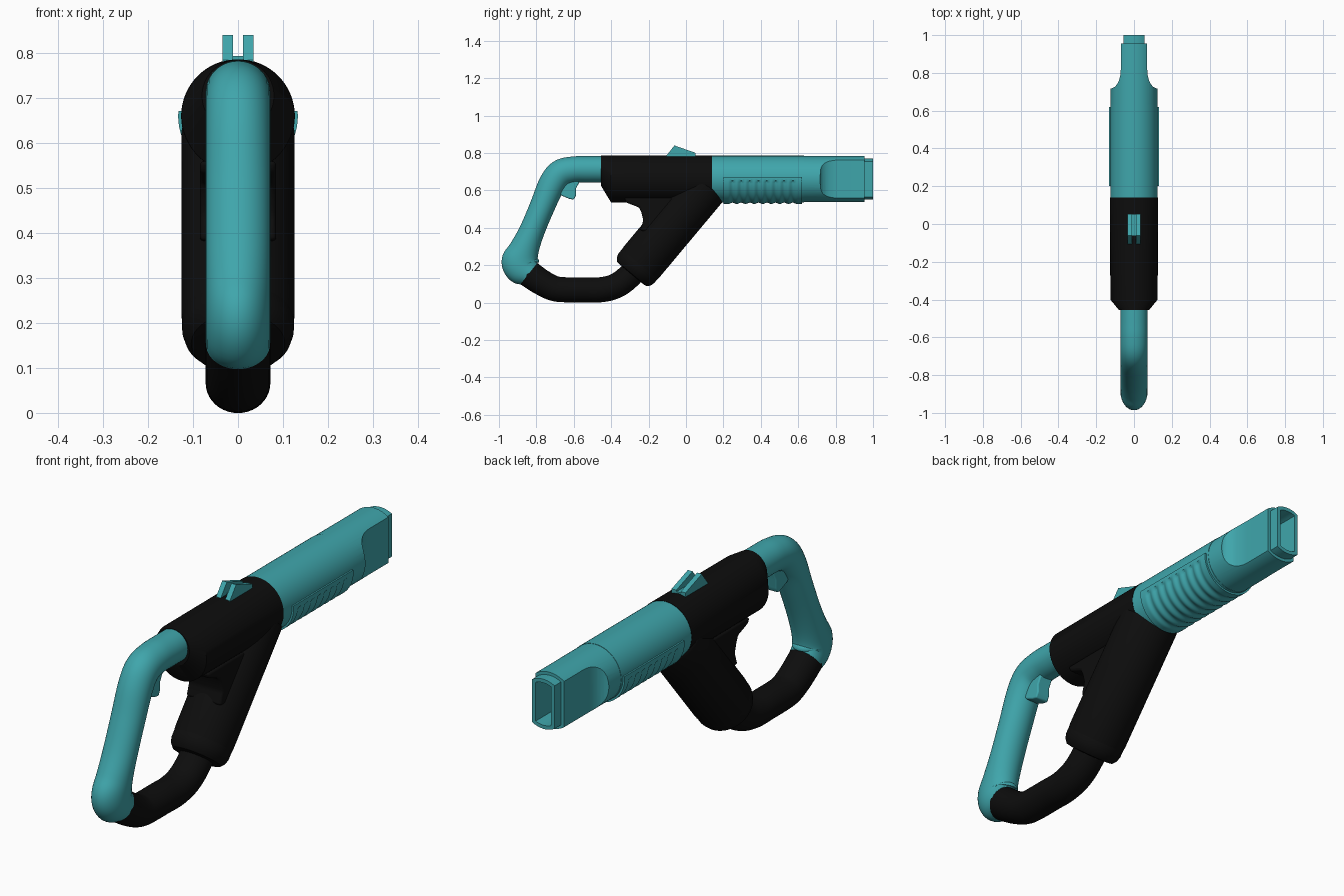
import bpy, bmesh, math
from math import sin, cos, pi
from mathutils import Vector

if "Cube" in bpy.data.objects:
    bpy.data.objects.remove(bpy.data.objects["Cube"])


def material(name, color):
    m = bpy.data.materials.new(name)
    m.diffuse_color = color
    m.use_nodes = True
    m.node_tree.nodes["Principled BSDF"].inputs["Base Color"].default_value = m.diffuse_color
    return m


TEAL = material("teal", (0.05, 0.38, 0.41, 1))
BLACK = material("black", (0.004, 0.004, 0.004, 1))
CZ = 0.66  # barrel axis height


def smooth(ob, angle=32):
    bpy.ops.object.select_all(action='DESELECT')
    ob.select_set(True)
    bpy.context.view_layer.objects.active = ob
    bpy.ops.object.shade_smooth_by_angle(angle=math.radians(angle))


def loft(name, rings, mat, cap_start=True, cap_end=True, closed=True):
    bm = bmesh.new()
    rows = [[bm.verts.new(p) for p in r] for r in rings]
    n = len(rows[0])
    for a, b in zip(rows, rows[1:]):
        for i in range(n if closed else n - 1):
            j = (i + 1) % n
            bm.faces.new((a[i], a[j], b[j], b[i]))
    if cap_start:
        bm.faces.new(rows[0][::-1])
    if cap_end:
        bm.faces.new(rows[-1])
    bmesh.ops.recalc_face_normals(bm, faces=bm.faces)
    me = bpy.data.meshes.new(name)
    bm.to_mesh(me)
    bm.free()
    ob = bpy.data.objects.new(name, me)
    bpy.context.collection.objects.link(ob)
    me.materials.append(mat)
    smooth(ob)
    return ob


def circle(y, r, cz=CZ, n=64):
    return [(r * cos(2 * pi * i / n), y, cz + r * sin(2 * pi * i / n)) for i in range(n)]


def flat_oval(y, r, w, n=12):
    # circle with both sides sliced off at |x| = w
    a = math.acos(w / r)
    arc = [a + (pi - 2 * a) * i / n for i in range(n + 1)]
    return [(r * cos(t), y, CZ + r * sin(t)) for t in arc + [t + pi for t in arc]]


def side_plate(name, pts, x0, x1, mat, bevel=0.0):
    # side-view outline (y, z) extruded across x
    ob = loft(name, [[(x, y, z) for y, z in pts] for x in (x0, x1)], mat)
    if bevel:
        m = ob.modifiers.new("bevel", 'BEVEL')
        m.width, m.segments = bevel, 3
    return ob


def smooth_path(pts, steps=6):
    # Catmull-Rom through the given points
    p = [Vector(q) for q in pts]
    p = [2 * p[0] - p[1]] + p + [2 * p[-1] - p[-2]]
    out = []
    for a, b, c, d in zip(p, p[1:], p[2:], p[3:]):
        for k in range(steps):
            t = k / steps
            out.append(0.5 * (2 * b + (c - a) * t + (2 * a - 5 * b + 4 * c - d) * t**2
                              + (3 * b - a - 3 * c + d) * t**3))
    return out + [p[-2]]


def tube(name, pts, mat, rx=0.072, n=40):
    # points are (y, z, in-plane radius)
    path = smooth_path(pts)
    rings = []
    for i, c in enumerate(path):
        d = path[min(i + 1, len(path) - 1)] - path[max(i - 1, 0)]
        t = Vector((d.x, d.y)).normalized()
        rings.append([(rx * cos(2 * pi * k / n),
                       c.x - t.y * c.z * sin(2 * pi * k / n),
                       c.y + t.x * c.z * sin(2 * pi * k / n)) for k in range(n)])
    return loft(name, rings, mat)


def boolean(ob, cutter, op):
    m = ob.modifiers.new("cut", 'BOOLEAN')
    m.operation, m.object, m.solver = op, cutter, 'EXACT'
    bpy.context.view_layer.objects.active = ob
    bpy.ops.object.modifier_apply(modifier=m.name)
    bpy.data.objects.remove(cutter, do_unlink=True)


# barrel rear sleeve
loft("barrel_sleeve", [circle(0.1, 0.125), circle(0.632, 0.125)], TEAL)

# barrel front with scooped flat sides and hollow mouth
front = loft("barrel_front", [circle(0.62, 0.1235), circle(0.955, 0.1235)], TEAL)
half = [(0.2, 0.55), (0.2, 0.70), (0.125, 0.717)]
half += [(0.125 - 0.055 * sin(t * pi / 16), 0.717 + 0.1 * (1 - cos(t * pi / 16)))
         for t in range(1, 9)] + [(0.07, 1.05)]
outline = half + [(-x, y) for x, y in reversed(half)]
boolean(front, loft("scoop_profile", [[(x, y, z) for x, y in outline] for z in (0.4, 0.9)], TEAL),
        'INTERSECT')
boolean(front, loft("mouth_core", [flat_oval(0.72, 0.1, 0.045), flat_oval(1.02, 0.1, 0.045)], TEAL),
        'DIFFERENCE')
smooth(front)

# nozzle lip and inner channel
loft("nozzle_lip", [flat_oval(0.9, 0.11, 0.055), flat_oval(1.0, 0.11, 0.055),
                    flat_oval(1.0, 0.094, 0.038), flat_oval(0.73, 0.094, 0.038)],
     TEAL, cap_start=False)

# ribbed grip wrapped under the barrel
rings = []
for i in range(97):
    y = 0.2 + 0.42 * i / 96
    row = []
    for k in range(49):
        a = math.radians(175 + 190 * k / 48)
        edge = min(k, 48 - k) / 48
        rib = 0.0035 * (1 - cos(2 * pi * 8 * (i - 6) / 84)) if 6 <= i <= 90 and edge > 0.06 else 0
        row.append(((0.133 - rib) * cos(a), y, CZ + (0.133 - rib) * sin(a)))
    row += [(0.11 * cos(math.radians(a)), y, CZ + 0.11 * sin(math.radians(a)))
            for a in range(365, 174, -10)]
    rings.append(row)
loft("ribbed_grip", rings, TEAL)

# black main housing with off-centre tapered back
loft("main_housing", [circle(-0.455, 0.08, 0.705), circle(-0.4, 0.1255), circle(0.14, 0.1265)], BLACK)

# slanted canister, turned profile of (radius, distance along axis)
axis = Vector((0, 0.642, 0.767))
side = Vector((0, -0.767, 0.642))
base = Vector((0, -0.26, 0.19))


def turned(name, profile, mat, n=64):
    return loft(name, [[base + axis * h + r * (Vector((cos(2 * pi * k / n), 0, 0))
                        + side * sin(2 * pi * k / n)) for k in range(n)] for r, h in profile], mat)


turned("canister", [(0.121, -0.01), (0.126, 0.04), (0.126, 0.56), (0.118, 0.58),
                    (0.095, 0.598), (0.05, 0.609), (0.01, 0.611)], BLACK)
turned("canister_cap", [(0.085, -0.05), (0.104, -0.047), (0.118, -0.03), (0.124, -0.008),
                        (0.124, 0.02), (0.118, 0.035)], BLACK)

# web between canister and housing
side_plate("neck_block", [(-0.33, 0.56), (-0.32, 0.535), (-0.25, 0.508), (-0.238, 0.48),
                          (-0.228, 0.44), (-0.245, 0.385), (-0.1, 0.36), (0.0, 0.56)],
           -0.085, 0.085, BLACK, 0.01)

# rear handle
tube("handle", [(-0.42, 0.712, 0.071), (-0.52, 0.712, 0.071), (-0.6, 0.71, 0.071),
                (-0.67, 0.69, 0.074), (-0.718, 0.63, 0.072), (-0.77, 0.51, 0.067),
                (-0.825, 0.38, 0.068), (-0.865, 0.285, 0.08), (-0.885, 0.225, 0.1),
                (-0.875, 0.185, 0.094), (-0.84, 0.155, 0.074)], TEAL)

# lower handle loop
tube("lower_loop", [(-0.845, 0.158, 0.073), (-0.78, 0.113, 0.07), (-0.715, 0.079, 0.068),
                    (-0.66, 0.069, 0.067), (-0.55, 0.068, 0.067), (-0.46, 0.068, 0.067),
                    (-0.38, 0.087, 0.067), (-0.31, 0.135, 0.067), (-0.23, 0.225, 0.067)], BLACK)

# trigger under the handle
side_plate("trigger", [(-0.57, 0.66), (-0.572, 0.64), (-0.588, 0.61), (-0.587, 0.575),
                       (-0.6, 0.55), (-0.625, 0.555), (-0.665, 0.572), (-0.69, 0.6), (-0.66, 0.66)],
           -0.032, 0.032, TEAL, 0.006)

# top thumb switch: two fins on a low base
for s, label in ((1, "right"), (-1, "left")):
    side_plate("switch_fin_" + label, [(-0.105, 0.77), (-0.105, 0.785), (-0.062, 0.84),
                                       (0.052, 0.8), (0.052, 0.77)],
               *sorted((s * 0.011, s * 0.034)), TEAL)
side_plate("switch_base", [(-0.06, 0.77), (-0.06, 0.793), (0.05, 0.793), (0.05, 0.77)],
           -0.012, 0.012, TEAL)
